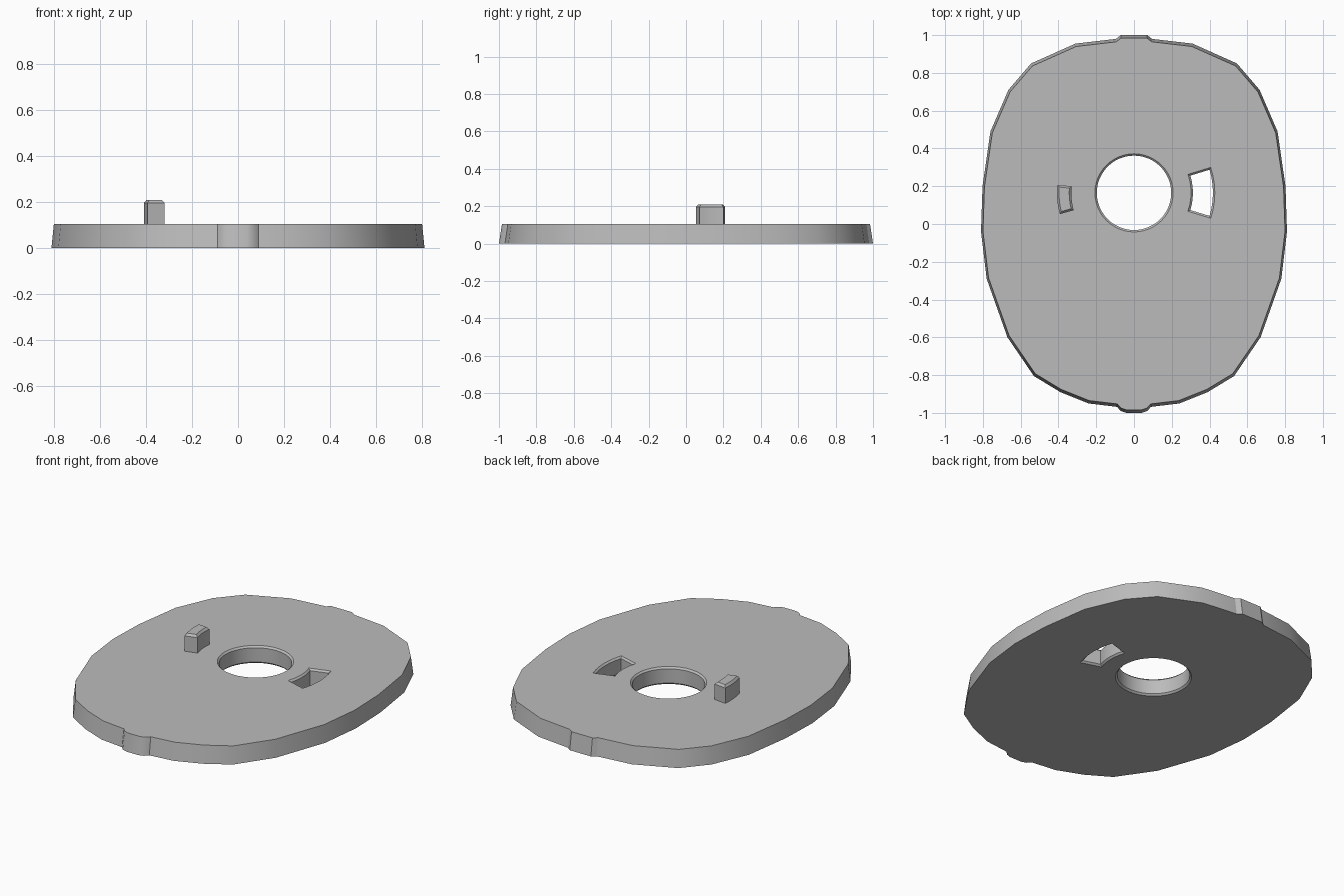
import bpy, bmesh
from math import cos, sin, radians

if "Cube" in bpy.data.objects:
    bpy.data.objects.remove(bpy.data.objects["Cube"])

HEIGHT = 0.105
CENTRE_Y = 0.165

grey = bpy.data.materials.new("plain grey")
grey.use_nodes = True
grey.diffuse_color = (0.5, 0.5, 0.5, 1)
grey.node_tree.nodes["Principled BSDF"].inputs["Base Color"].default_value = (0.5, 0.5, 0.5, 1)


def loft(name, rings):
    """Closed solid through rings of equal point count, listed bottom to top."""
    bm = bmesh.new()
    rows = [[bm.verts.new(p) for p in ring] for ring in rings]
    n = len(rows[0])
    for low, high in zip(rows, rows[1:]):
        for i in range(n):
            j = (i + 1) % n
            bm.faces.new((low[i], low[j], high[j], high[i]))
    bm.faces.new(rows[0][::-1])
    bm.faces.new(rows[-1])
    bmesh.ops.recalc_face_normals(bm, faces=bm.faces)
    mesh = bpy.data.meshes.new(name)
    bm.to_mesh(mesh)
    bm.free()
    mesh.materials.append(grey)
    obj = bpy.data.objects.new(name, mesh)
    bpy.context.collection.objects.link(obj)
    return obj


def circle(radius, z, n=48):
    return [(radius * cos(radians(360 * i / n)),
             CENTRE_Y + radius * sin(radians(360 * i / n)), z) for i in range(n)]


def sector(inner, outer, start, end, grow, z, n=6):
    """Ring segment around the central hole, grown outward by a margin."""
    inner, outer = inner - grow, outer + grow
    pts = []
    for radius, order in ((outer, range(n + 1)), (inner, range(n, -1, -1))):
        extra = grow / radius * 57.3
        for i in order:
            a = radians(start - extra + (end - start + 2 * extra) * i / n)
            pts.append((radius * cos(a), CENTRE_Y + radius * sin(a), z))
    return pts


# Oval plate with a small tab at each end and slightly drafted sides
half = [(0.07, 1.0), (0.095, 0.98), (0.31, 0.955), (0.545, 0.85), (0.665, 0.71),
        (0.76, 0.49), (0.802, 0.2), (0.81, -0.04), (0.78, -0.29), (0.67, -0.6),
        (0.53, -0.805), (0.39, -0.89), (0.24, -0.95), (0.09, -0.968),
        (0.07, -0.99), (0.04, -1.0)]
outline = half + [(-x, y) for x, y in reversed(half)]
plate = loft("plate", [
    [(x, y, 0) for x, y in outline],
    [(x * 0.987, y * 0.984, HEIGHT) for x, y in outline]])

# Chamfered openings: round centre hole and curved slot
levels = ((-0.01, 0.02), (0.01, 0), (HEIGHT - 0.01, 0), (HEIGHT + 0.01, 0.02))
cutters = [
    loft("hole_cutter", [circle(0.197 + g, z) for z, g in levels]),
    loft("slot_cutter", [sector(0.312, 0.418, -17, 17, g, z) for z, g in levels])]
for cutter in cutters:
    cutter.hide_render = True
    mod = plate.modifiers.new(cutter.name, "BOOLEAN")
    mod.operation = "DIFFERENCE"
    mod.solver = "EXACT"
    mod.object = cutter
bpy.context.view_layer.update()
cut_mesh = bpy.data.meshes.new_from_object(
    plate.evaluated_get(bpy.context.evaluated_depsgraph_get()))
plate.modifiers.clear()
plate.data = cut_mesh
for cutter in cutters:
    bpy.data.objects.remove(cutter)

# Curved locating peg with a chamfered top
peg = loft("peg", [sector(0.332, 0.408, 174, 196, g, z)
                   for z, g in ((HEIGHT - 0.02, 0), (0.197, 0), (0.21, -0.011))])

for obj in bpy.context.selected_objects:
    obj.select_set(False)
for obj in (plate, peg):
    obj.select_set(True)
bpy.context.view_layer.objects.active = plate
bpy.ops.object.shade_smooth_by_angle(angle=radians(30))
